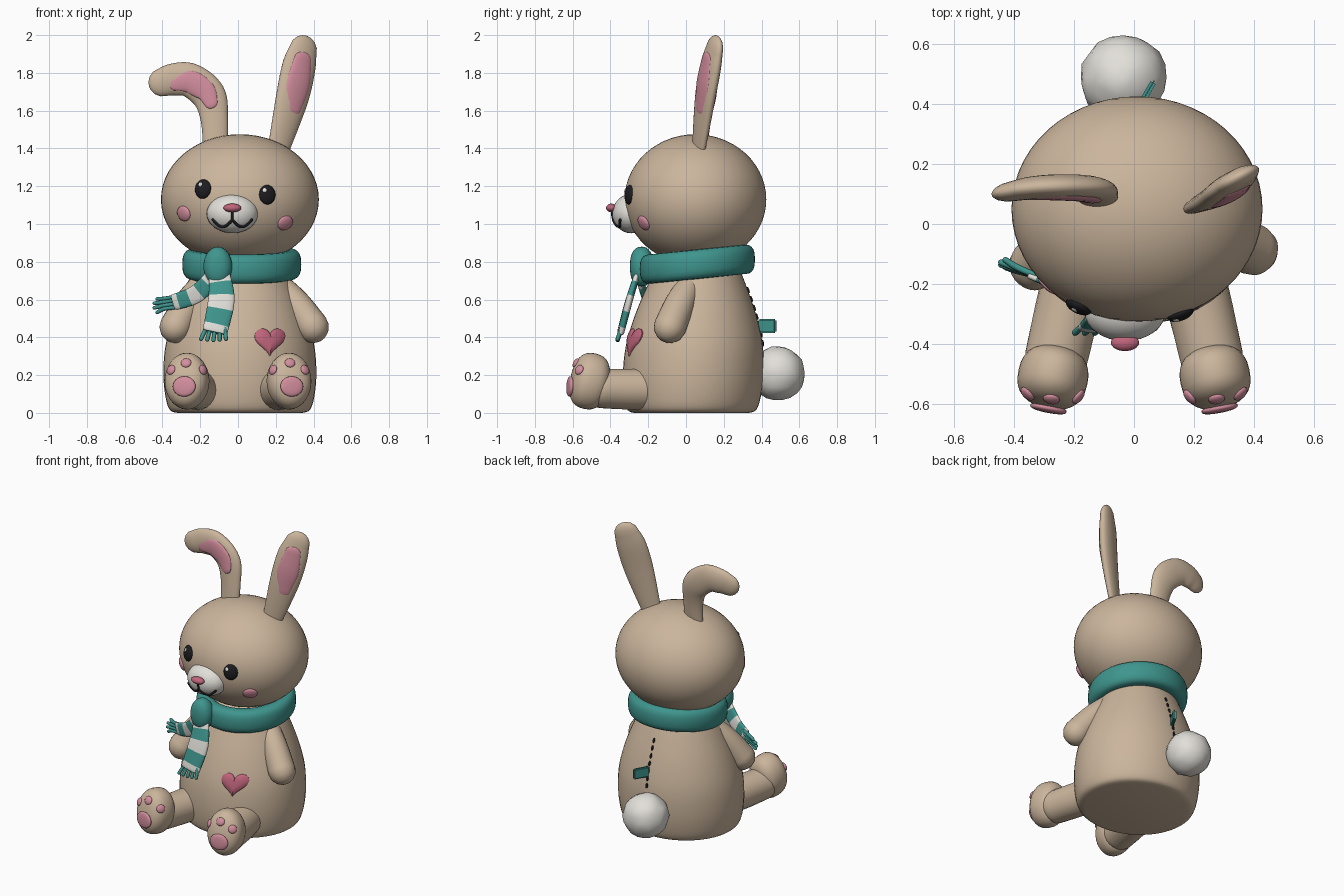
import bpy, bmesh, math, random
from mathutils import Vector, Matrix, Euler
from mathutils.bvhtree import BVHTree

if "Cube" in bpy.data.objects:
    bpy.data.objects.remove(bpy.data.objects["Cube"])

random.seed(4)


def colour(name, r, g, b):
    m = bpy.data.materials.new(name)
    m.diffuse_color = (r, g, b, 1)
    m.use_nodes = True
    m.node_tree.nodes["Principled BSDF"].inputs["Base Color"].default_value = m.diffuse_color
    return m


TAN = colour("tan_plush", 0.60, 0.465, 0.335)
PINK = colour("soft_pink", 0.65, 0.27, 0.34)
ROSE = colour("rose", 0.53, 0.13, 0.20)
WHITE = colour("warm_white", 0.76, 0.74, 0.69)
TEAL = colour("teal_knit", 0.05, 0.30, 0.27)
BLACK = colour("black", 0.012, 0.012, 0.014)


def finish(name, bm, mats, smooth=True):
    bmesh.ops.recalc_face_normals(bm, faces=bm.faces)
    me = bpy.data.meshes.new(name)
    bm.to_mesh(me)
    bm.free()
    for m in mats:
        me.materials.append(m)
    for p in me.polygons:
        p.use_smooth = smooth
    me.set_sharp_from_angle(angle=math.radians(50))
    ob = bpy.data.objects.new(name, me)
    bpy.context.collection.objects.link(ob)
    return ob


def grid(name, rings, mats, loop=False, stripes=0):
    """Skin a list of point rings, closed around or capped at both ends."""
    bm = bmesh.new()
    vs = [[bm.verts.new(p) for p in r] for r in rings]
    n, k = len(rings[0]), len(rings)
    for i in range(k if loop else k - 1):
        for j in range(n):
            a, b = vs[i], vs[(i + 1) % k]
            f = bm.faces.new((a[j], a[(j + 1) % n], b[(j + 1) % n], b[j]))
            if stripes:
                f.material_index = int(i / (k - 1) * stripes) % 2
    if not loop:
        bm.faces.new(vs[0])
        bm.faces.new(vs[-1])
    return finish(name, bm, mats)


def oval(c, a, b, n=24, p=1.0):
    """Ring of points around c with half axes a and b; p < 1 is squarer."""
    out = []
    for j in range(n):
        t = math.tau * j / n
        u, v = math.cos(t), math.sin(t)
        out.append(c + a * math.copysign(abs(u) ** p, u) + b * math.copysign(abs(v) ** p, v))
    return out


def spline(keys, per=7):
    out = []
    for i in range(len(keys) - 1):
        q = [Vector(keys[max(0, min(len(keys) - 1, i + d))]) for d in (-1, 0, 1, 2)]
        for s in range(per):
            t = s / per
            out.append(0.5 * (2 * q[1] + (q[2] - q[0]) * t
                              + (2 * q[0] - 5 * q[1] + 4 * q[2] - q[3]) * t * t
                              + (3 * q[1] - q[0] - 3 * q[2] + q[3]) * t ** 3))
    return out + [Vector(keys[-1])]


def sweep(name, keys, mats, flat=1.0, face=(0, -1, 0), cap=1.0, n=24, p=1.0, lift=0.0, stripes=0):
    """Tube along (x, y, z, half width) keys with rounded ends."""
    pts = spline(keys)
    rings = []

    def ring(i, k=1.0, push=0.0):
        t = (pts[min(i + 1, len(pts) - 1)].xyz - pts[max(i - 1, 0)].xyz).normalized()
        f = Vector(face)
        f = (f - t * f.dot(t)).normalized()
        r = pts[i].w
        rings.append(oval(pts[i].xyz + t * push * r * cap + f * lift, t.cross(f) * r * k, f * r * flat * k, n, p))
    arc = [math.radians(a) for a in (86, 70, 50, 25)]
    for a in arc:
        ring(0, math.cos(a), -math.sin(a))
    for i in range(len(pts)):
        ring(i)
    for a in reversed(arc):
        ring(len(pts) - 1, math.cos(a), math.sin(a))
    return grid(name, rings, mats, stripes=stripes)


def ball(name, c, size, mat, rot=None, p=1.0, seg=32):
    """Ellipsoid with poles along y; p < 1 flattens the pole ends."""
    bm = bmesh.new()
    bmesh.ops.create_uvsphere(bm, u_segments=seg, v_segments=seg // 2, radius=1)
    rot = rot or Matrix.Identity(3)
    for v in bm.verts:
        x, y, z = v.co
        r = math.hypot(x, y)
        k = r ** (p - 1) if r > 1e-4 else 1
        q = Vector((x * k * size[0], -math.copysign(abs(z) ** p, z) * size[1], y * k * size[2]))
        v.co = Vector(c) + rot @ q
    return finish(name, bm, [mat])


def hit(ob, x, z, side=-1):
    me = ob.data
    tree = BVHTree.FromPolygons([v.co for v in me.vertices], [list(f.vertices) for f in me.polygons])
    loc, nor, _, _ = tree.ray_cast(Vector((x, 3 * side, z)), Vector((0, -side, 0)))
    return loc, nor


def stick(name, ob, x, z, size, mat, side=-1, p=1.0):
    """Small dome set on a surface, turned to its normal."""
    loc, nor = hit(ob, x, z, side)
    return ball(name, loc, size, mat, nor.to_track_quat('-Y', 'Z').to_matrix(), p, 20)


# Body and head
profile = [(0, .33), (.015, .37), (.08, .393), (.2, .405), (.35, .395), (.5, .355), (.65, .295), (.78, .23), (.86, .15)]
body = grid("body", [oval(Vector((.01, .03 + .04 * k[0], k[0])), Vector((k[1], 0, 0)), Vector((0, k[1] * .92, 0)), 48)
                     for k in spline(profile, 4)], [TAN])
head = ball("head", (.01, .05, 1.13), (.418, .375, .345), TAN, seg=56)

# Ears with pink linings
sweep("upright_ear", [(.21, .065, 1.38, .06), (.285, .10, 1.66, .093), (.322, .13, 1.83, .096), (.345, .15, 1.92, .08)],
      [TAN], .42, (.42, -.9, 0))
sweep("upright_ear_lining", [(.278, .10, 1.61, .048), (.305, .115, 1.74, .068), (.33, .135, 1.87, .05)],
      [PINK], .26, (.42, -.9, 0), .8, lift=.029)
sweep("floppy_ear", [(-.12, .08, 1.38, .065), (-.125, .10, 1.55, .072), (-.155, .12, 1.68, .09), (-.25, .125, 1.76, .09),
                     (-.34, .12, 1.765, .085), (-.40, .11, 1.75, .075)], [TAN], .45)
sweep("floppy_ear_lining", [(-.142, .11, 1.64, .036), (-.175, .12, 1.705, .055), (-.255, .125, 1.752, .06),
                            (-.335, .12, 1.742, .036)], [PINK], .26, cap=.9, lift=.031)

# Face
muzzle = ball("muzzle", (-.03, -.29, 1.055), (.136, .10, .104), WHITE)
ball("nose", (-.03, -.395, 1.085), (.047, .028, .023), ROSE)
for s in (-1, 1):
    arc = [(-.03 + s * .102 * t / 8, 1.022 - .036 * math.sin(math.pi * t / 8)) for t in range(9)]
    sweep("mouth_curve", [(*hit(muzzle, x, z)[0], .008) for x, z in arc], [BLACK], n=8)
sweep("mouth_line", [(*hit(muzzle, -.03, z)[0], .007) for z in (1.075, 1.045, 1.022)], [BLACK], n=8)
for x, z in ((-.185, 1.185), (.155, 1.155)):
    eye = stick("eye", head, x, z, (.046, .022, .052), BLACK)
    stick("eye_glint", eye, x - .014, z + .024, (.011, .004, .012), WHITE)
for x, z in ((-.287, 1.055), (.25, 1.005)):
    stick("cheek", head, x, z, (.046, .016, .042), PINK)

# Arms
sweep("left_arm", [(.20, .03, .69, .065), (.30, -.03, .58, .08), (.395, -.085, .455, .086)], [TAN])
sweep("right_arm", [(-.18, 0, .69, .065), (-.26, -.07, .58, .078), (-.33, -.135, .455, .086)], [TAN])

# Legs, feet and paw pads
for s in (-1, 1):
    sweep("leg", [(s * .18, -.12, .125, .11), (s * .225, -.3, .125, .108), (s * .26, -.45, .13, .105)], [TAN])
    turn = Euler((math.radians(-12), 0, s * math.radians(12))).to_matrix()
    foot = ball("foot", (s * .27, -.51, .168), (.117, .10, .15), TAN, turn, .78)
    stick("sole_pad", foot, s * .285, .14, (.062, .014, .054), PINK, p=.8)
    for x, z in ((.185, .228), (.275, .265), (.355, .228)):
        stick("toe_pad", foot, s * x, z, (.028, .013, .027), PINK)

# Scarf collar and knot
rings = []
for i in range(56):
    c, d = math.cos(math.tau * i / 56), math.sin(math.tau * i / 56)
    rings.append(oval(Vector((.02 + .26 * c, .06 + .25 * d, .787 + .026 * d)), Vector((c, d, 0)) * .055,
                      Vector((0, 0, .078)), 20, .75))
grid("scarf_collar", rings, [TEAL], loop=True)
ball("scarf_knot", (-.107, -.235, .775), (.076, .062, .105), TEAL, p=.85)

# Striped scarf ends with fringes
sweep("hanging_scarf_end", [(-.10, -.255, .74, .055), (-.088, -.30, .6, .07), (-.122, -.345, .43, .066)],
      [TEAL, WHITE], .28, cap=.12, p=.75, stripes=7)
sweep("side_scarf_end", [(-.13, -.25, .72, .045), (-.22, -.22, .63, .048), (-.34, -.172, .585, .042)],
      [TEAL, WHITE], .3, cap=.12, p=.75, stripes=7)
for i in range(5):
    k = i - 2
    sweep("hanging_fringe", [(-.122 + k * .026, -.342, .445 + k * .004, .011),
                             (-.13 + k * .033, -.362, .385 + abs(k) * .003, .011)], [TEAL], n=8)
for i in range(4):
    k = i - 1.5
    sweep("side_fringe", [(-.325, -.172, .588 + k * .02, .010), (-.39, -.15 + k * .004, .578 + k * .018, .011),
                          (-.45 + abs(k) * .015, -.132 + k * .008, .568 + k * .024, .010)], [TEAL], n=8)

# Heart patch following the belly
rings = []
for scale, off in ((1, -.012), (1, .007), (.86, .014), (.4, .018)):
    ring = []
    for j in range(36):
        t = math.tau * j / 36
        hx = 16 * math.sin(t) ** 3
        hz = 13 * math.cos(t) - 5 * math.cos(2 * t) - 2 * math.cos(3 * t) - math.cos(4 * t)
        loc, nor = hit(body, .167 + hx * .005 * scale, .375 + (hz * scale + 2) * .005)
        ring.append(loc + nor * off)
    rings.append(ring)
grid("heart_patch", rings, [ROSE])

# Back seam stitches and fabric tag
for i in range(7):
    stick("stitch", body, .015, .65 - i * .047, (.008, .008, .017), BLACK, 1, .6)
bm = bmesh.new()
spin = Matrix.Rotation(math.radians(-30), 4, 'Z')
bmesh.ops.create_cube(bm, size=1, matrix=Matrix.Translation((.04, .43, .46)) @ spin @ Matrix.Diagonal((.02, .11, .074, 1)))
bmesh.ops.bevel(bm, geom=bm.edges[:], offset=.008, segments=2, affect='EDGES')
finish("fabric_tag", bm, [TEAL])

# Fluffy tail
bm = bmesh.new()
bmesh.ops.create_icosphere(bm, subdivisions=3, radius=.145)
for v in bm.verts:
    v.co = v.co * random.uniform(.96, 1.02) + Vector((-.035, .487, .21))
finish("pompom_tail", bm, [WHITE])
